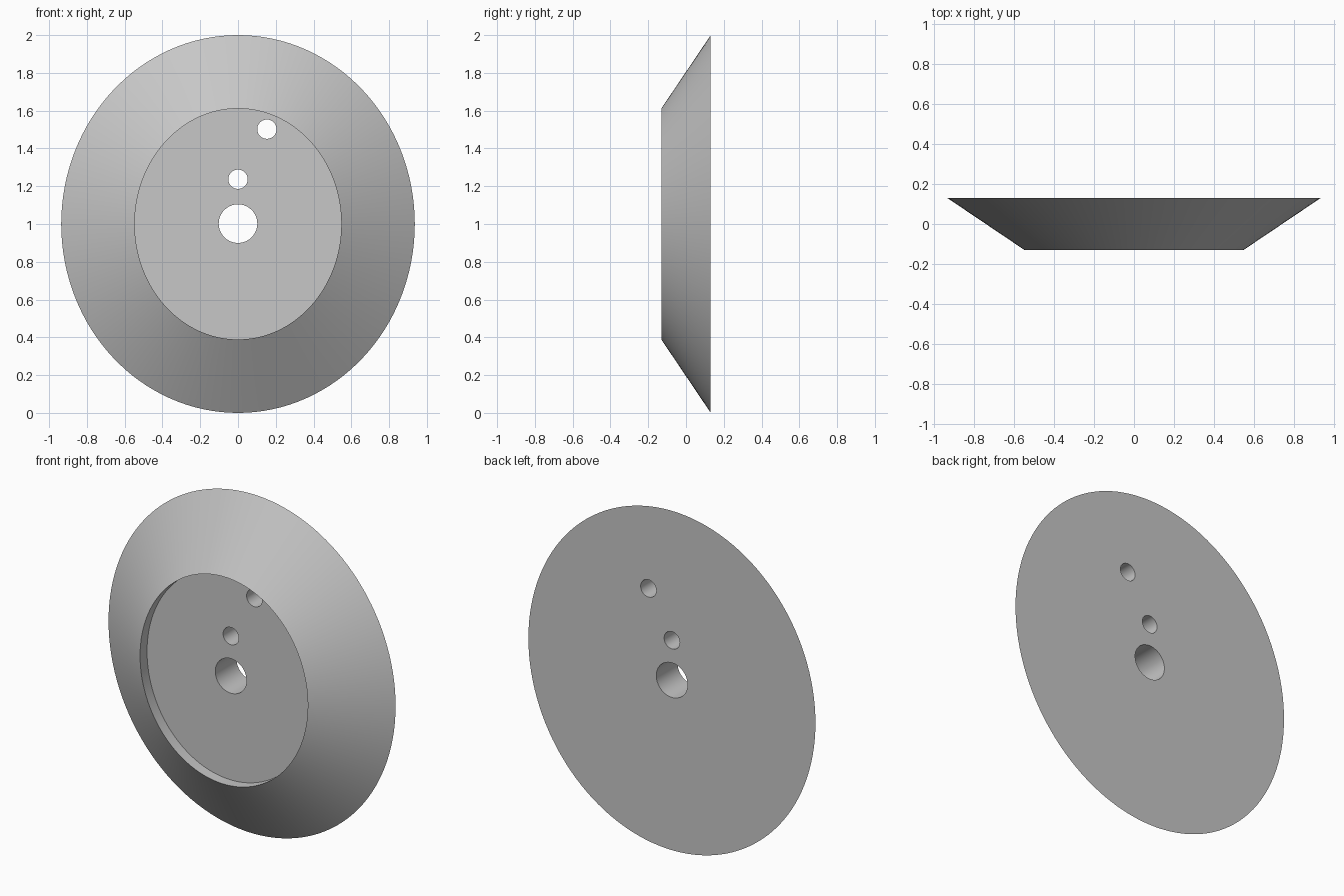
import bpy
import bmesh
from math import cos, sin, tau, radians

SEGMENTS = 128
CENTRE_Z = 1.0
BACK_Y, FRONT_Y, FLOOR_Y = 0.131, -0.131, -0.066

cube = bpy.data.objects.get("Cube")
if cube:
    bpy.data.objects.remove(cube, do_unlink=True)

grey = bpy.data.materials.new("plain grey")
grey.use_nodes = True
grey.diffuse_color = (0.57, 0.57, 0.57, 1)
grey.node_tree.nodes["Principled BSDF"].inputs["Base Color"].default_value = grey.diffuse_color


def loft(name, rings):
    """Capped solid through elliptical rings given as (y, half width, half height, x, z)."""
    bm = bmesh.new()
    loops = []
    for y, rx, rz, x, z in rings:
        angles = [tau * i / SEGMENTS for i in range(SEGMENTS)]
        loops.append([bm.verts.new((x + rx * cos(a), y, z + rz * sin(a))) for a in angles])
    for a, b in zip(loops, loops[1:]):
        for i in range(SEGMENTS):
            j = (i + 1) % SEGMENTS
            bm.faces.new((a[i], a[j], b[j], b[i]))
    bm.faces.new(loops[0])
    bm.faces.new(loops[-1])
    bmesh.ops.recalc_face_normals(bm, faces=bm.faces)
    mesh = bpy.data.meshes.new(name)
    bm.to_mesh(mesh)
    bm.free()
    mesh.materials.append(grey)
    obj = bpy.data.objects.new(name, mesh)
    bpy.context.collection.objects.link(obj)
    return obj


# Bevelled oval plate with a shallow recess in its front
plate = loft("oval_plate", [
    (BACK_Y, 0.936, 1.0, 0, CENTRE_Z),
    (FRONT_Y, 0.547, 0.611, 0, CENTRE_Z),
    (FLOOR_Y, 0.547, 0.611, 0, CENTRE_Z),
])

# Through holes: centre, upper and offset
holes = {"centre": (0, 1.002, 0.102), "upper": (0, 1.237, 0.051), "offset": (0.153, 1.502, 0.051)}
cutters = []
for label, (x, z, r) in holes.items():
    cutter = loft(label + "_hole_cutter", [(-0.3, r, r, x, z), (0.3, r, r, x, z)])
    cutter.hide_render = True
    cutters.append(cutter)
    mod = plate.modifiers.new(label + " hole", 'BOOLEAN')
    mod.operation = 'DIFFERENCE'
    mod.solver = 'EXACT'
    mod.object = cutter

# Apply the cuts, drop the cutters and smooth the curved walls
bpy.ops.object.select_all(action='DESELECT')
bpy.context.view_layer.objects.active = plate
plate.select_set(True)
for mod in list(plate.modifiers):
    bpy.ops.object.modifier_apply(modifier=mod.name)
for cutter in cutters:
    bpy.data.objects.remove(cutter, do_unlink=True)
bpy.ops.object.shade_smooth_by_angle(angle=radians(25))
